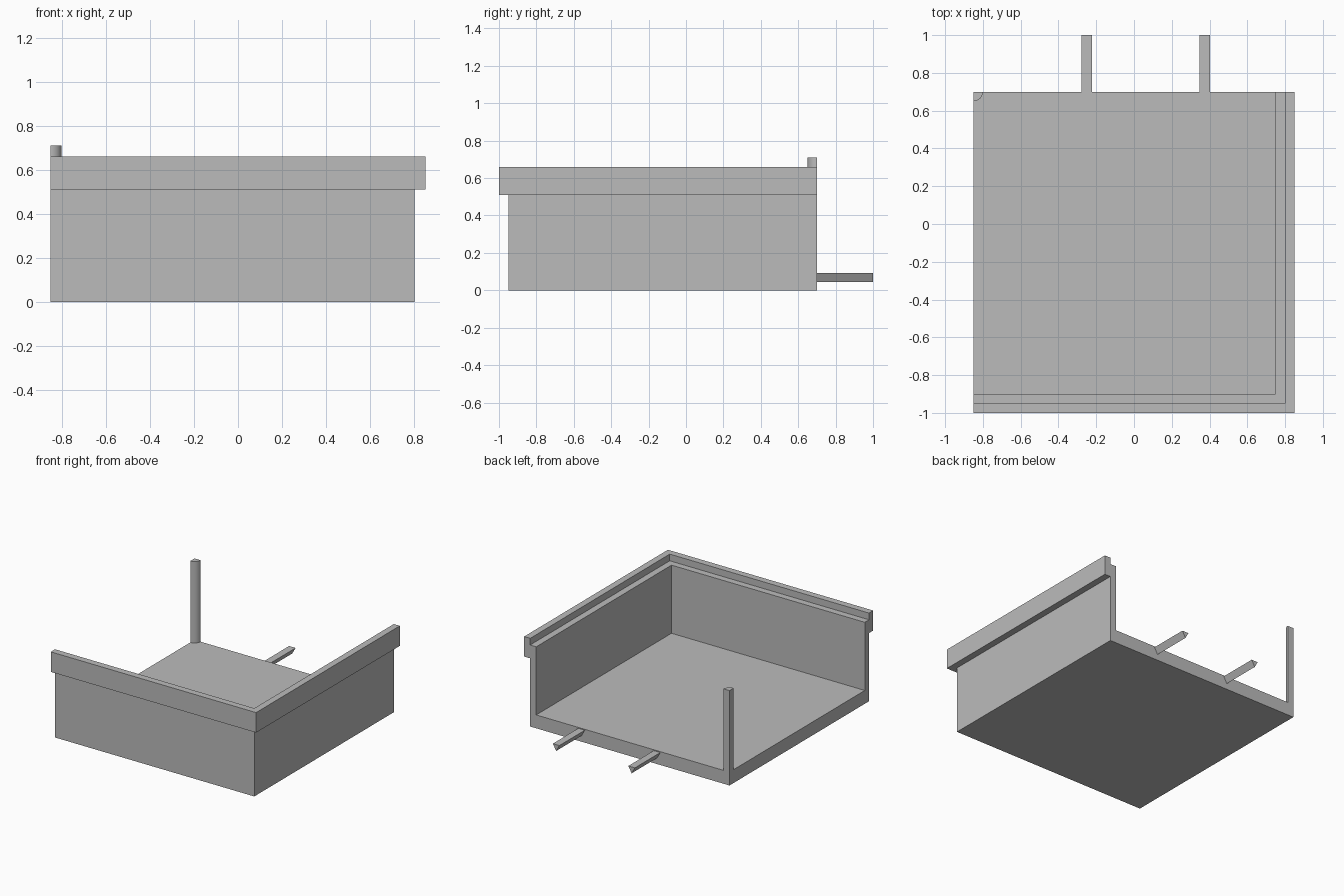
import bpy
import bmesh
from math import cos, sin, pi
from mathutils import Vector

cube = bpy.data.objects.get("Cube")
if cube:
    bpy.data.objects.remove(cube, do_unlink=True)

# One plain grey for the whole model
GREY = (0.5, 0.5, 0.5, 1.0)
grey = bpy.data.materials.new("plain grey")
grey.use_nodes = True
grey.diffuse_color = GREY
grey.node_tree.nodes["Principled BSDF"].inputs["Base Color"].default_value = GREY


def prism(name, points, extrude):
    """Extrude a closed outline of 3D points along a vector."""
    bm = bmesh.new()
    face = bm.faces.new([bm.verts.new(p) for p in points])
    new = bmesh.ops.extrude_face_region(bm, geom=[face], use_keep_orig=True)["geom"]
    verts = [v for v in new if isinstance(v, bmesh.types.BMVert)]
    bmesh.ops.translate(bm, verts=verts, vec=Vector(extrude))
    bmesh.ops.recalc_face_normals(bm, faces=bm.faces)
    mesh = bpy.data.meshes.new(name)
    bm.to_mesh(mesh)
    bm.free()
    mesh.materials.append(grey)
    obj = bpy.data.objects.new(name, mesh)
    bpy.context.collection.objects.link(obj)
    return obj


LEFT, RIGHT, FRONT, BACK = 0.80, -0.85, -0.95, 0.70
T = 0.05          # wall and lip thickness
FLOOR_TOP, WALL_TOP = 0.10, 0.61


def corner_strip(name, x, y, z, height):
    """L-shaped strip along the front and left sides, x and y being its outer faces."""
    outline = [(RIGHT, y), (x, y), (x, BACK), (x - T, BACK), (x - T, y + T), (RIGHT, y + T)]
    return prism(name, [(px, py, z) for px, py in outline], (0, 0, height))


# Floor slab
prism("floor", [(RIGHT, FRONT, 0), (LEFT, FRONT, 0), (LEFT, BACK, 0), (RIGHT, BACK, 0)],
      (0, 0, FLOOR_TOP))

# Two walls and the raised lip around their outside
corner_strip("walls", LEFT, FRONT, FLOOR_TOP, WALL_TOP - FLOOR_TOP)
corner_strip("outer_lip", LEFT + T, FRONT - T, 0.51, 0.15)

# Quarter-round post in the open corner
arc = [(RIGHT + T * cos(a), BACK - T * sin(a), FLOOR_TOP)
       for a in (i * pi / 2 / 12 for i in range(13))]
post = prism("corner_post", [(RIGHT, BACK, FLOOR_TOP)] + arc, (0, 0, 0.61))
bpy.context.view_layer.objects.active = post
post.select_set(True)
bpy.ops.object.shade_smooth_by_angle()
post.select_set(False)

# Triangular prongs on the back edge, point down
for side, x in (("right", -0.25), ("left", 0.375)):
    prism(side + "_prong",
          [(x - 0.027, BACK, 0.093), (x + 0.027, BACK, 0.093), (x, BACK, 0.045)],
          (0, 1.0 - BACK, 0))
